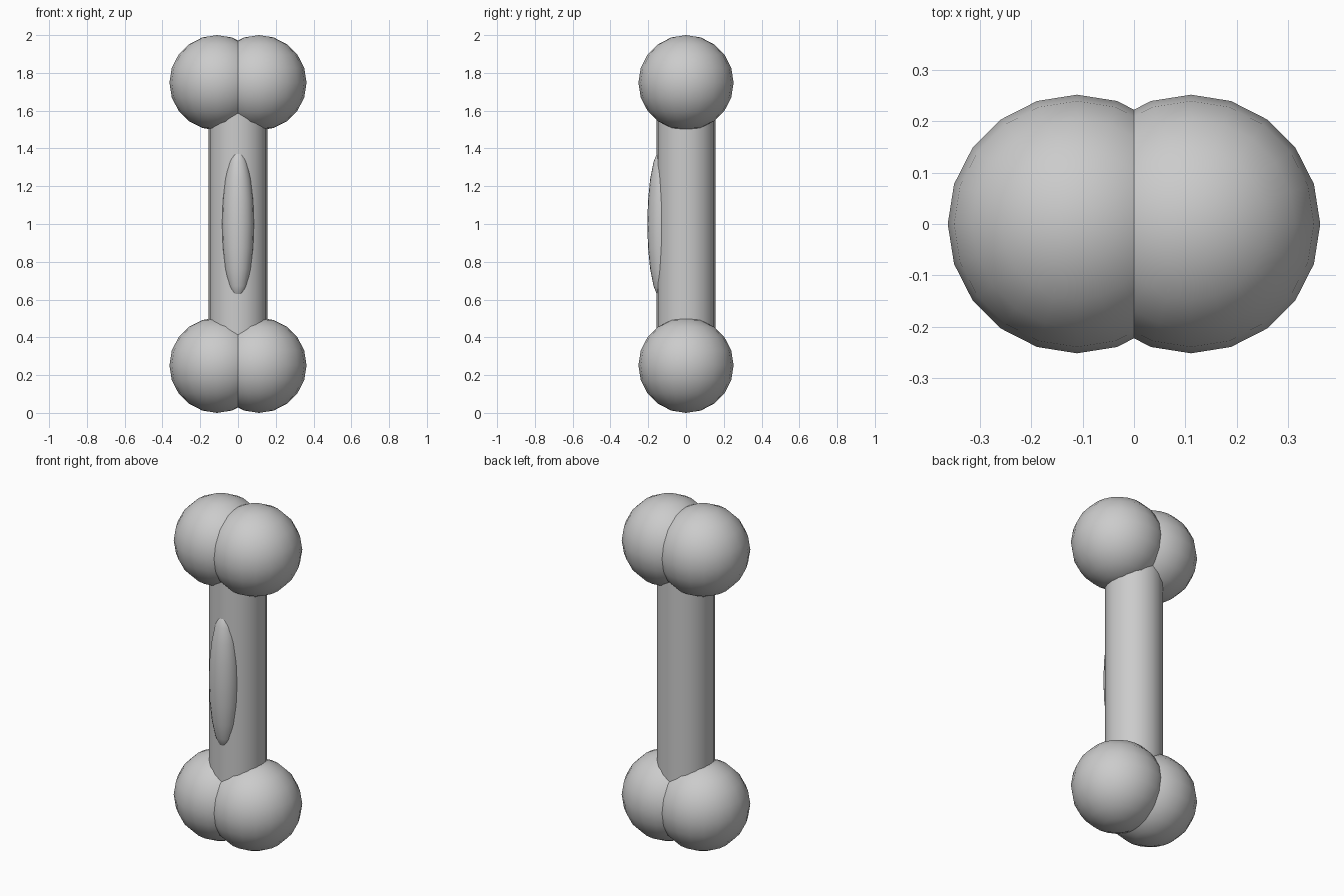
import bpy

if "Cube" in bpy.data.objects:
    bpy.data.objects.remove(bpy.data.objects["Cube"])

R = 0.252          # knob radius
KNOB_X = 0.111     # sideways offset of each knob


def ball(name, loc, scale):
    bpy.ops.mesh.primitive_uv_sphere_add(segments=20, ring_count=10, radius=1, location=loc)
    ob = bpy.context.object
    ob.name = name
    ob.scale = scale
    bpy.ops.object.transform_apply(location=False, rotation=False, scale=True)
    bpy.ops.object.shade_smooth()
    return ob


# Shaft between the two ends
bpy.ops.mesh.primitive_cylinder_add(vertices=20, radius=0.155, depth=1.5, location=(0, 0, 1))
bpy.context.object.name = "shaft"
bpy.ops.object.shade_smooth_by_angle()

# Pairs of round knobs at both ends
for end, z in (("lower", R), ("upper", 2 - R)):
    for side, sx in (("left", -1), ("right", 1)):
        ball(f"{end}_knob_{side}", (sx * KNOB_X, 0, z), (R, R, R))

# Long raised ridge on the front of the shaft
ball("front_ridge", (0, -0.125, 1), (0.085, 0.08, 0.405))
